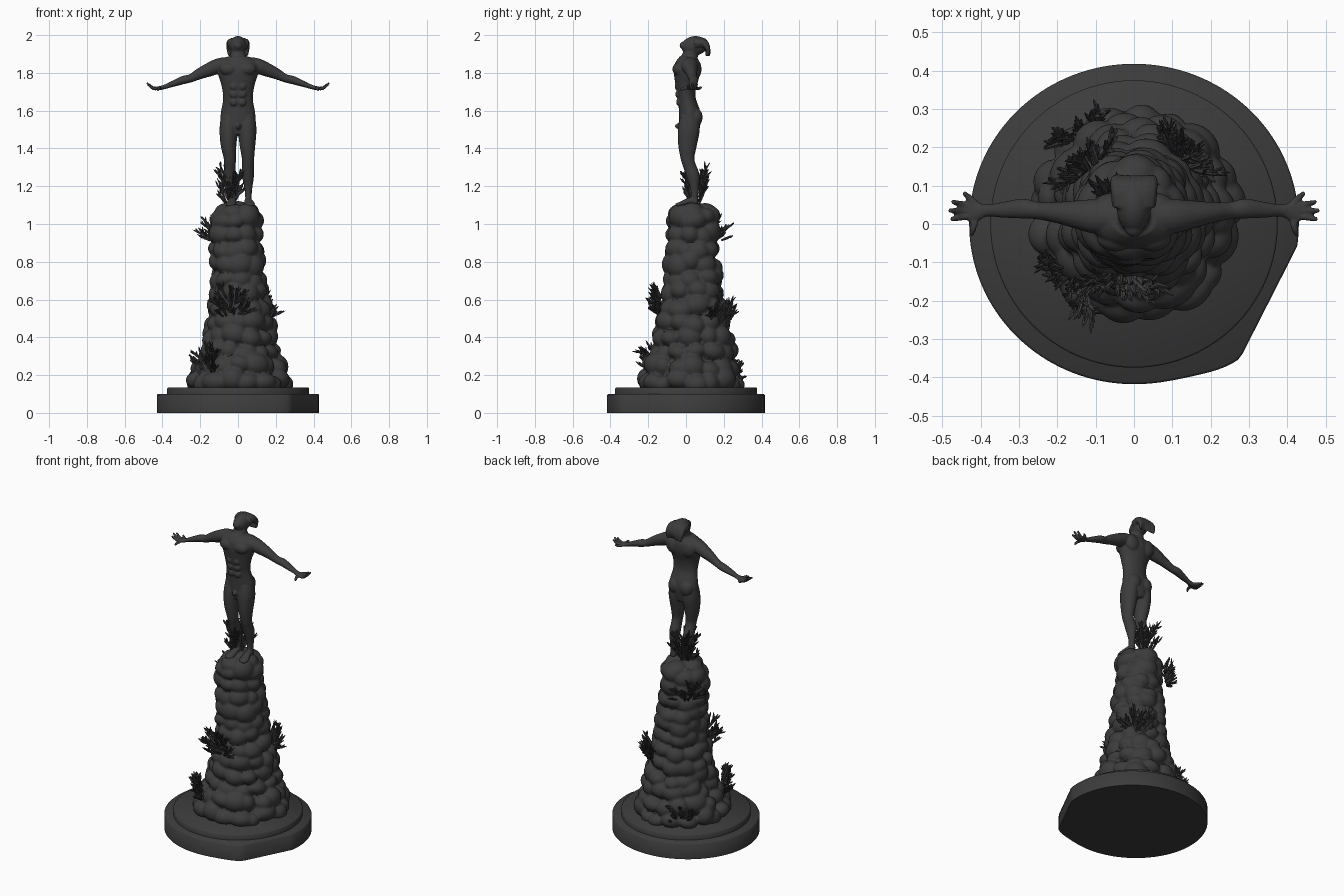
import bpy, bmesh, math, random
from mathutils import Vector, Matrix, Euler

if "Cube" in bpy.data.objects:
    bpy.data.objects.remove(bpy.data.objects["Cube"])

random.seed(7)
U = random.uniform
charcoal = bpy.data.materials.new("charcoal")
charcoal.diffuse_color = (0.045, 0.045, 0.045, 1)
charcoal.use_nodes = True
charcoal.node_tree.nodes["Principled BSDF"].inputs["Base Color"].default_value = charcoal.diffuse_color


def finish(bm, name, angle=40, voxel=0, smooth=0):
    bmesh.ops.recalc_face_normals(bm, faces=bm.faces)
    me = bpy.data.meshes.new(name)
    bm.to_mesh(me)
    bm.free()
    ob = bpy.data.objects.new(name, me)
    bpy.context.collection.objects.link(ob)
    me.materials.append(charcoal)
    bpy.ops.object.select_all(action='DESELECT')
    ob.select_set(True)
    bpy.context.view_layer.objects.active = ob
    if voxel:
        m = ob.modifiers.new("fuse", 'REMESH')
        m.mode, m.voxel_size = 'VOXEL', voxel
        bpy.ops.object.modifier_apply(modifier=m.name)
        m = ob.modifiers.new("soften", 'SMOOTH')
        m.factor, m.iterations = 0.5, smooth
        bpy.ops.object.modifier_apply(modifier=m.name)
    bpy.ops.object.shade_smooth_by_angle(angle=math.radians(angle))
    return ob


def loft(bm, rings):
    rings = [[bm.verts.new(p) for p in r] for r in rings]
    n = len(rings[0])
    for a, b in zip(rings, rings[1:]):
        for i in range(n):
            bm.faces.new((a[i], a[(i + 1) % n], b[(i + 1) % n], b[i]))
    bm.faces.new(rings[0])
    bm.faces.new(rings[-1])


def tube(bm, pts, side=(1, 0, 0), n=16, sub=4):
    """Smooth tube through (x, y, z, radius along side, other radius)."""
    pts = [p if len(p) == 5 else (*p, p[3]) for p in pts]
    P = [pts[0]] + pts + [pts[-1]]
    path = []
    for i in range(1, len(P) - 2):
        for s in range(sub):
            t = s / sub
            path.append([0.5 * (2 * b + (c - a) * t + (2 * a - 5 * b + 4 * c - d) * t * t
                                + (3 * b - a - 3 * c + d) * t ** 3)
                         for a, b, c, d in zip(P[i - 1], P[i], P[i + 1], P[i + 2])])
    path.append(list(pts[-1]))
    rings = []
    for i, p in enumerate(path):
        t = (Vector(path[min(i + 1, len(path) - 1)][:3]) - Vector(path[max(i - 1, 0)][:3])).normalized()
        u = Vector(side)
        u = (u - t * u.dot(t)).normalized()
        v = t.cross(u)
        rings.append([Vector(p[:3]) + u * p[3] * math.cos(k * math.tau / n)
                      + v * p[4] * math.sin(k * math.tau / n) for k in range(n)])
    loft(bm, rings)


def blob(bm, c, r, rot=(0, 0, 0), sub=3):
    m = Matrix.Translation(c) @ Euler(rot).to_matrix().to_4x4() @ Matrix.Diagonal((*r, 1))
    bmesh.ops.create_icosphere(bm, subdivisions=sub, radius=1, matrix=m)


# Round plinth with one flattened side, and the step on it
def plinth_ring(scale, z, n=144):
    out = []
    for k in range(n):
        a = k * math.tau / n
        r = 0.424 + 0.006 * math.cos(2 * a)
        d = (a - math.radians(308) + math.pi) % math.tau - math.pi
        r += 0.024 * math.exp(-(d / 0.25) ** 2)
        c = math.cos(a + math.radians(27))
        if c > 0.3:
            r = min(r, 0.406 / c)
        out.append((r * scale * math.cos(a), r * scale * math.sin(a), z))
    return out


bm = bmesh.new()
loft(bm, [plinth_ring(s, z) for s, z in ((1, 0), (1, 0.094), (0.985, 0.1))])
finish(bm, "plinth", 50)
bm = bmesh.new()
loft(bm, [[(r * math.cos(k * math.tau / 96), r * math.sin(k * math.tau / 96), z) for k in range(96)]
          for r, z in ((0.375, 0.095), (0.375, 0.13), (0.37, 0.135))])
finish(bm, "plinth_step", 50)

# Boulder column: profile of (z, centre x, centre y, radius x, radius y)
profile = [(0.13, 0.005, 0.02, 0.285, 0.285), (0.2, 0.005, 0.025, 0.27, 0.275),
           (0.3, 0.01, 0.04, 0.225, 0.235), (0.4, 0.012, 0.04, 0.2, 0.215),
           (0.6, 0.01, 0.035, 0.165, 0.172), (0.8, -0.003, 0.035, 0.147, 0.148),
           (1.0, -0.012, 0.035, 0.14, 0.142), (1.08, -0.012, 0.035, 0.125, 0.13)]


def column(z):
    for a, b in zip(profile, profile[1:]):
        if z <= b[0]:
            t = (z - a[0]) / (b[0] - a[0])
            return [p + (q - p) * t for p, q in zip(a, b)][1:]
    return list(profile[-1][1:])


bm = bmesh.new()
tube(bm, [(cx, cy, z, rx * 0.8, ry * 0.8) for z, cx, cy, rx, ry in profile], n=24)
z = 0.165
while z < 1.07:
    cx, cy, rx, ry = column(z)
    n = max(8, round(math.tau * rx / 0.105))
    start = U(0, 6)
    for k in range(n):
        a = start + (k + U(-0.2, 0.2)) * math.tau / n
        s = U(0.048, 0.066)
        inset = s * U(0.75, 1.05)
        blob(bm, (cx + (rx - inset) * math.cos(a), cy + (ry - inset) * math.sin(a), z + U(-0.02, 0.02)),
             (s, s * U(1, 1.25), s * U(0.8, 1.1)), (U(-.3, .3), U(-.3, .3), a))
    z += 0.078
for x, y, zz, r in ((-0.06, 0.03, 1.06, 0.06), (0.045, 0.03, 1.065, 0.06), (-0.01, 0.1, 1.06, 0.06),
                    (0, 0.03, 1.075, 0.055), (-0.02, -0.03, 1.055, 0.06)):
    blob(bm, (x, y, zz), (r * 1.1, r * 1.1, r * 0.85))
finish(bm, "boulder_column", 35, 0.0075, 2)

# Standing figure: torso, neck, tilted head
bm = bmesh.new()
tube(bm, [(0, 0.02, 1.475, 0.05, 0.045), (0, 0.02, 1.52, 0.085, 0.055), (0, 0.02, 1.58, 0.092, 0.058),
          (0, 0.005, 1.66, 0.079, 0.047), (0, 0, 1.73, 0.087, 0.055), (0, 0.005, 1.8, 0.108, 0.07),
          (0, 0.01, 1.85, 0.112, 0.066), (0, 0.012, 1.885, 0.06, 0.045)], n=24)
tube(bm, [(0, 0.01, 1.85, 0.055), (0, 0.025, 1.9, 0.04), (0, 0.04, 1.94, 0.038)])
blob(bm, (0, 0.045, 1.943), (0.045, 0.07, 0.052), (0.15, 0, 0))
blob(bm, (0, -0.012, 1.945), (0.024, 0.022, 0.022))
for k in range(9):  # swept-back hair
    a = (k - 4) * 0.32
    tube(bm, [(0.03 * math.sin(a), 0.05, 1.955, 0.03), (0.042 * math.sin(a), 0.09, 1.955 + 0.01 * math.cos(a), 0.022),
              (0.05 * math.sin(a), 0.115, 1.93, 0.014), (0.05 * math.sin(a), 0.115 + U(-.01, .01), 1.89, 0.005)], n=8)
blob(bm, (0.003, 0.0, 1.518), (0.018, 0.06, 0.022))
for k in range(3):  # abdominal ridges
    for s in (-1, 1):
        blob(bm, (s * 0.022, -0.038 - 0.004 * k, 1.645 + 0.042 * k), (0.022, 0.014, 0.021))
for s in (-1, 1):
    blob(bm, (s * 0.048, -0.035, 1.82), (0.05, 0.037, 0.036))            # chest
    blob(bm, (s * 0.055, 0.05, 1.82), (0.047, 0.032, 0.055), (0, s * 0.3, 0))  # shoulder blade
    blob(bm, (s * 0.04, 0.048, 1.565), (0.044, 0.04, 0.05))              # seat muscle
    # Arm
    tube(bm, [(s * x, y, zz, a, b) for x, y, zz, a, b in (
        (0.05, 0.02, 1.85, 0.04, 0.035), (0.1, 0.02, 1.838, 0.045, 0.04), (0.15, 0.025, 1.818, 0.037, 0.037),
        (0.2, 0.03, 1.797, 0.028, 0.03), (0.25, 0.035, 1.772, 0.023, 0.022), (0.29, 0.04, 1.762, 0.026, 0.022),
        (0.34, 0.037, 1.744, 0.021, 0.017), (0.385, 0.035, 1.727, 0.016, 0.012),
        (0.41, 0.033, 1.72, 0.027, 0.011), (0.432, 0.033, 1.718, 0.029, 0.009))], (0, 1, 0))
    # Fingers and thumb
    for x, y, zz in ((0.445, 0.082, 1.725), (0.475, 0.058, 1.742), (0.483, 0.035, 1.748), (0.478, 0.012, 1.738),
                     (0.425, -0.03, 1.708)):
        base = (0.415, 0.033 + (y - 0.033) * 0.45, 1.719)
        tube(bm, [(s * base[0], base[1], base[2], 0.0095),
                  (s * (base[0] + x) / 2, (base[1] + y) / 2, 1.718, 0.009), (s * x, y, zz, 0.006)], (0, 1, 0.3), 8)
    # Leg and foot
    kx = 0.053 if s > 0 else -0.043
    ax = 0.055 if s > 0 else -0.03
    tube(bm, [(s * 0.045, 0.02, 1.57, 0.045, 0.05), (s * 0.049, 0.015, 1.5, 0.049, 0.058),
              (s * 0.05, 0.008, 1.42, 0.042, 0.05), (kx, 0.008, 1.35, 0.033, 0.037),
              (kx, 0.018, 1.31, 0.031, 0.034), (kx, 0.037, 1.255, 0.032, 0.035),
              (ax, 0.045, 1.19, 0.021, 0.023), (ax, 0.045, 1.14, 0.017, 0.019), (ax, 0.045, 1.11, 0.018, 0.022)])
    tube(bm, [(ax, 0.06, 1.12, 0.018), (ax, 0.02, 1.122, 0.021, 0.018), (ax + s * 0.008, -0.03, 1.105, 0.028, 0.013),
              (ax + s * 0.01, -0.055, 1.1, 0.018, 0.008)])
finish(bm, "standing_figure", 60, 0.0045, 2)


# Spiky plants: forked fronds fanning from a root
def spike(bm, p, d, length, r):
    d = d.normalized()
    u = d.orthogonal().normalized()
    v = d.cross(u)
    bend = Vector((U(-1, 1), U(-1, 1), 0.8)) * length * 0.12
    rings = []
    for t, w in ((0, 0.7), (0.45, 1), (0.8, 0.65), (1, 0.12)):
        c = p + d * length * t + bend * t * t
        rings.append([c + (u * math.cos(k * math.tau / 6) + v * 0.6 * math.sin(k * math.tau / 6)) * r * w
                      for k in range(6)])
    loft(bm, rings)


def plant(name, root, facing, spread, height, count, lean=0.8, up=(0.2, 1)):
    bm = bmesh.new()
    out = Vector((math.cos(facing), math.sin(facing), 0))
    side = Vector((-out.y, out.x, 0))
    for k in range(count):
        f = U(-1, 1)
        p = Vector(root) + side * f * spread * 0.5 + Vector((0, 0, U(0, height * 0.55)))
        d = (side * (f * 0.8 + U(-.3, .3)) + out * U(0.2, lean) + Vector((0, 0, U(*up)))).normalized()
        length = height * U(0.35, 0.55)
        spike(bm, p, d, length, 0.0095)
        for j in range(4):
            e = d + Vector((U(-1, 1), U(-1, 1), U(-0.4, 0.9))) * 0.75
            spike(bm, p + d * length * (0.3 + 0.13 * j), e, length * U(0.3, 0.5), 0.007)
    finish(bm, name, 40)


R = math.radians
plant("front_plant", (-0.03, -0.135, 0.51), R(-97), 0.1, 0.19, 26)
plant("front_left_plant", (-0.16, -0.145, 0.21), R(-137), 0.11, 0.18, 24, 0.6)
plant("upper_back_plant", (-0.11, 0.15, 0.9), R(130), 0.12, 0.15, 24)
plant("right_back_plant", (0.125, 0.165, 0.46), R(48), 0.09, 0.2, 26, 0.6)
plant("low_back_plant", (-0.135, 0.235, 0.16), R(122), 0.09, 0.15, 20, 0.7)
plant("ankle_plant_front", (-0.045, 0.03, 1.1), R(-110), 0.06, 0.22, 16, 0.5, (0.7, 1.5))
plant("ankle_plant_back", (-0.035, 0.07, 1.1), R(95), 0.07, 0.23, 18, 0.5, (0.6, 1.4))
